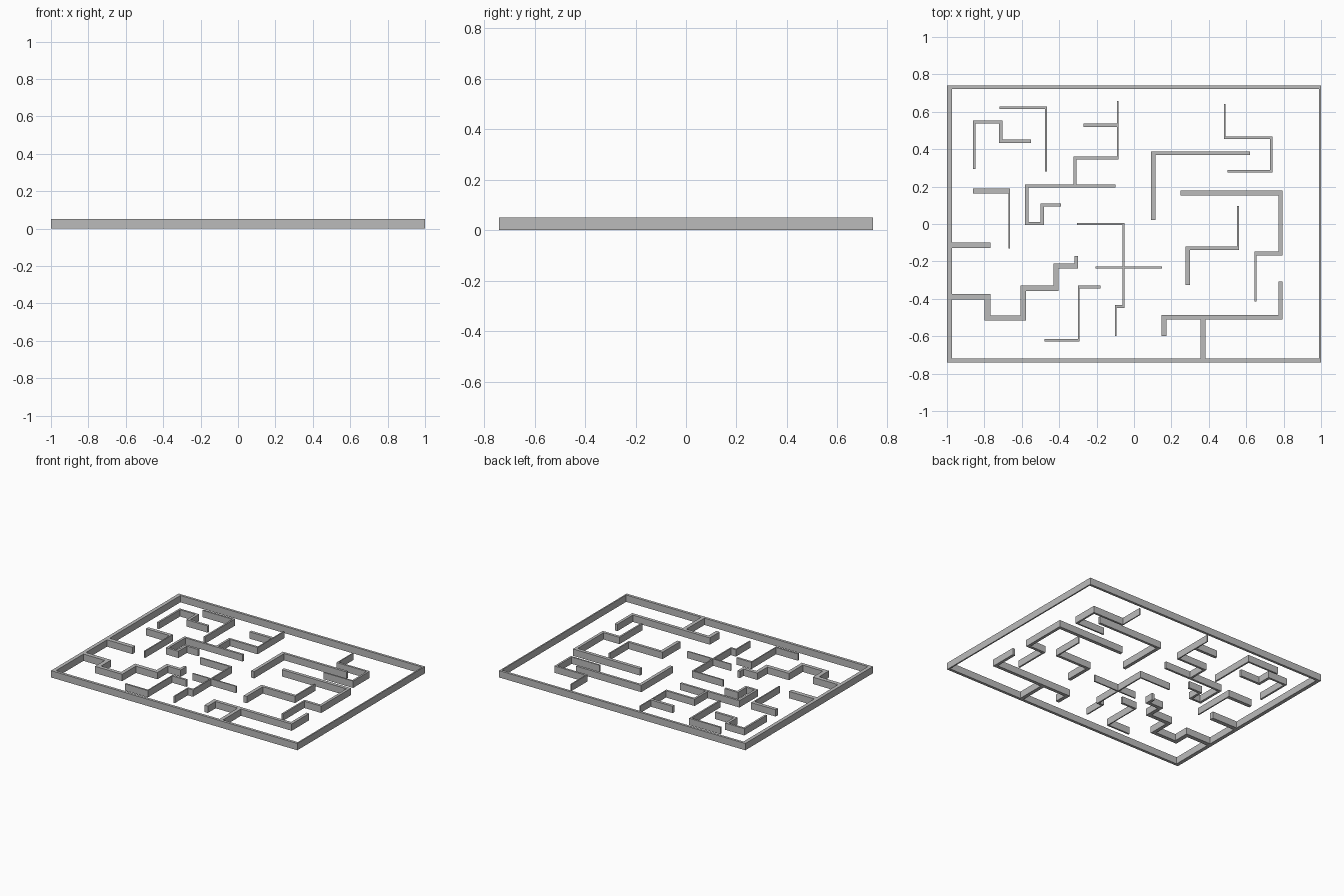
import bpy, bmesh
from mathutils import Vector

if "Cube" in bpy.data.objects:
    bpy.data.objects.remove(bpy.data.objects["Cube"])

HEIGHT = 0.05

grey = bpy.data.materials.new("wall grey")
grey.diffuse_color = (0.5, 0.5, 0.5, 1)
grey.use_nodes = True
grey.node_tree.nodes["Principled BSDF"].inputs["Base Color"].default_value = grey.diffuse_color


def ribbon(name, points, widths, closed=False):
    """Right-angled wall along a centre line, with one thickness per run."""
    pts = [Vector(p) for p in points]
    n = len(pts)
    offsets = []
    for i in range(len(widths)):
        d = (pts[(i + 1) % n] - pts[i]).normalized()
        offsets.append(Vector((-d.y, d.x)) * widths[i] / 2)
    bm = bmesh.new()
    rings = []
    for i, p in enumerate(pts):
        if closed:
            o = offsets[i - 1] + offsets[i]
        else:
            o = sum(offsets[max(i - 1, 0):i + 1], Vector((0, 0)))
        l, r = p + o, p - o
        rings.append([bm.verts.new((q.x, q.y, z)) for q, z in
                      ((r, 0), (l, 0), (l, HEIGHT), (r, HEIGHT))])
    for i in range(len(widths)):
        a, b = rings[i], rings[(i + 1) % n]
        for k in range(4):
            m = (k + 1) % 4
            bm.faces.new((a[k], a[m], b[m], b[k]))
    if not closed:
        bm.faces.new(rings[0])
        bm.faces.new(rings[-1])
    bmesh.ops.recalc_face_normals(bm, faces=bm.faces)
    mesh = bpy.data.meshes.new(name)
    bm.to_mesh(mesh)
    bm.free()
    mesh.materials.append(grey)
    bpy.context.collection.objects.link(bpy.data.objects.new(name, mesh))


# Outer frame: bottom, right, top, left
ribbon("outer_frame",
       [(-.9865, -.73), (.995, -.73), (.995, .731), (-.9865, .731)],
       [.02, .01, .018, .027], closed=True)

# Upper left walls
ribbon("hook_wall",
       [(-.854, .293), (-.854, .545), (-.713, .545), (-.713, .443), (-.55, .443)],
       [.014, .015, .02, .018])
ribbon("upper_left_corner_wall",
       [(-.719, .622), (-.471, .622), (-.471, .282)], [.014, .012])
ribbon("left_corner_wall",
       [(-.861, .177), (-.667, .177), (-.667, -.13)], [.026, .009])

# Upper middle walls
ribbon("upper_stub", [(-.269, .528), (-.091, .528)], [.021])
ribbon("upper_step_wall",
       [(-.087, .657), (-.087, .354), (-.316, .354), (-.316, .211)],
       [.008, .016, .016])
ribbon("spiral_wall",
       [(-.1, .203), (-.573, .203), (-.573, .003), (-.49, .003),
        (-.49, .102), (-.39, .102)],
       [.016, .018, .016, .018, .017])

# Lower left walls
ribbon("left_stub", [(-.973, -.114), (-.767, -.114)], [.031])
ribbon("staircase_wall",
       [(-.973, -.388), (-.784, -.388), (-.784, -.503), (-.592, -.503),
        (-.592, -.344), (-.417, -.344), (-.417, -.225), (-.309, -.225),
        (-.309, -.17)],
       [.03, .031, .027, .027, .029, .027, .025, .02])

# Lower middle walls
ribbon("centre_wall",
       [(-.306, .001), (-.057, .001), (-.057, -.44), (-.098, -.44), (-.098, -.6)],
       [.011, .01, .016, .009])
ribbon("crossing_wall", [(-.205, -.232), (.149, -.232)], [.01])
ribbon("lower_step_wall",
       [(-.178, -.338), (-.296, -.338), (-.296, -.622), (-.478, -.622)],
       [.016, .008, .013])

# Upper right walls
ribbon("upper_right_loop_wall",
       [(.486, .641), (.486, .461), (.734, .461), (.734, .282), (.5, .282)],
       [.008, .015, .014, .011])
ribbon("right_elbow_wall",
       [(.104, .022), (.104, .379), (.62, .379)], [.024, .018])
ribbon("right_long_wall",
       [(.248, .166), (.783, .166), (.783, -.158), (.65, -.158), (.65, -.414)],
       [.025, .021, .02, .012])

# Lower right walls
ribbon("right_step_wall",
       [(.556, .095), (.556, -.13), (.287, -.13), (.287, -.326)],
       [.01, .02, .025])
ribbon("lower_right_wall",
       [(.783, -.307), (.783, -.498), (.161, -.498), (.161, -.6)],
       [.021, .024, .028])
ribbon("lower_right_post", [(.368, -.51), (.368, -.72)], [.027])
